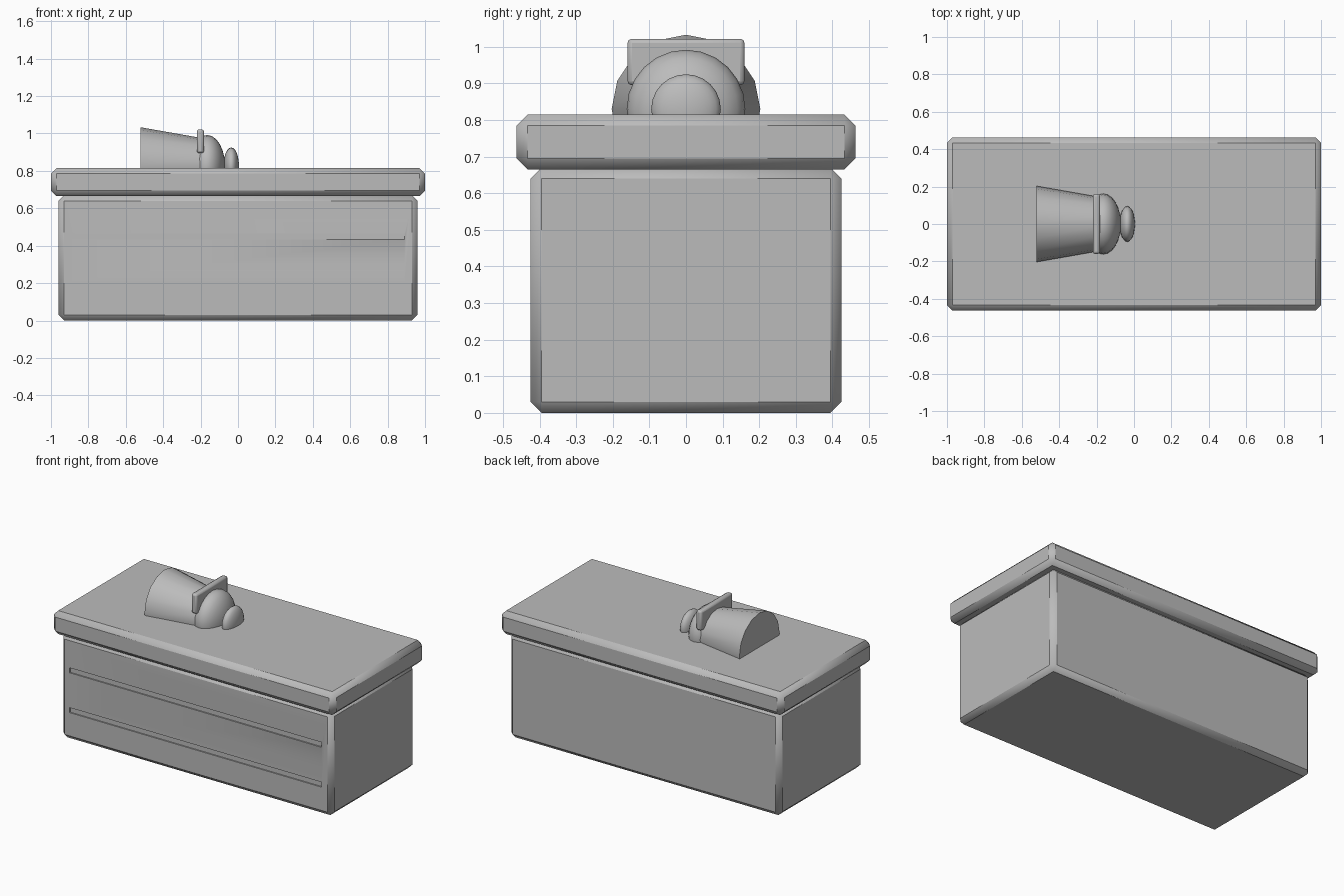
import bpy
import math

if "Cube" in bpy.data.objects:
    bpy.data.objects.remove(bpy.data.objects["Cube"])

grey = bpy.data.materials.new("plain_grey")
grey.diffuse_color = (0.5, 0.5, 0.5, 1)
grey.use_nodes = True
grey.node_tree.nodes["Principled BSDF"].inputs["Base Color"].default_value = grey.diffuse_color


def finish(name, angle=30):
    ob = bpy.context.object
    ob.name = name
    ob.data.materials.append(grey)
    bpy.ops.object.transform_apply(location=False, rotation=True, scale=True)
    bpy.ops.object.shade_smooth_by_angle(angle=math.radians(angle))
    return ob


def box(name, x, y, z, bevel=0.0, segments=1):
    """Box from (min, max) pairs, with optional bevelled edges."""
    bpy.ops.mesh.primitive_cube_add(size=1, location=[sum(p) / 2 for p in (x, y, z)])
    bpy.context.object.scale = [p[1] - p[0] for p in (x, y, z)]
    ob = finish(name)
    if bevel:
        mod = ob.modifiers.new("edge_bevel", 'BEVEL')
        mod.width = bevel
        mod.segments = segments
        ob.modifiers.move(len(ob.modifiers) - 1, 0)
    return ob


def ellipsoid(name, x, z, rx, r):
    """Flattened ball with its poles along x."""
    bpy.ops.mesh.primitive_uv_sphere_add(segments=24, ring_count=12, location=(x, 0, z),
                                         rotation=(0, math.pi / 2, 0))
    bpy.context.object.scale = (r, r, rx)
    return finish(name, 40)


# Chest body and overhanging lid
body = box("chest_body", (-0.96, 0.96), (-0.425, 0.425), (0, 0.67), 0.03)
box("chest_lid", (-1, 1), (-0.463, 0.463), (0.665, 0.815), 0.03)

# Two shallow grooves across the front
for i, z in enumerate((0.195, 0.45)):
    cutter = box(f"groove_cutter_{i}", (-0.895, 0.89), (-0.5, -0.417), (z - 0.016, z + 0.016))
    cutter.hide_render = True
    cutter.hide_viewport = True
    cut = body.modifiers.new("groove", 'BOOLEAN')
    cut.operation = 'DIFFERENCE'
    cut.object = cutter
    cut.solver = 'EXACT'

# Tapered fitting lying half sunk in the lid
bpy.ops.mesh.primitive_cone_add(vertices=16, radius1=0.203, radius2=0.138,
                                depth=0.37, location=(-0.335, 0, 0.83),
                                rotation=(0, math.pi / 2, 0))
finish("tapered_barrel")
ellipsoid("barrel_dome", -0.165, 0.83, 0.095, 0.162)
ellipsoid("end_knob", -0.036, 0.83, 0.041, 0.095)
box("cross_plate", (-0.22, -0.182), (-0.16, 0.16), (0.895, 1.022), 0.012, 2)
